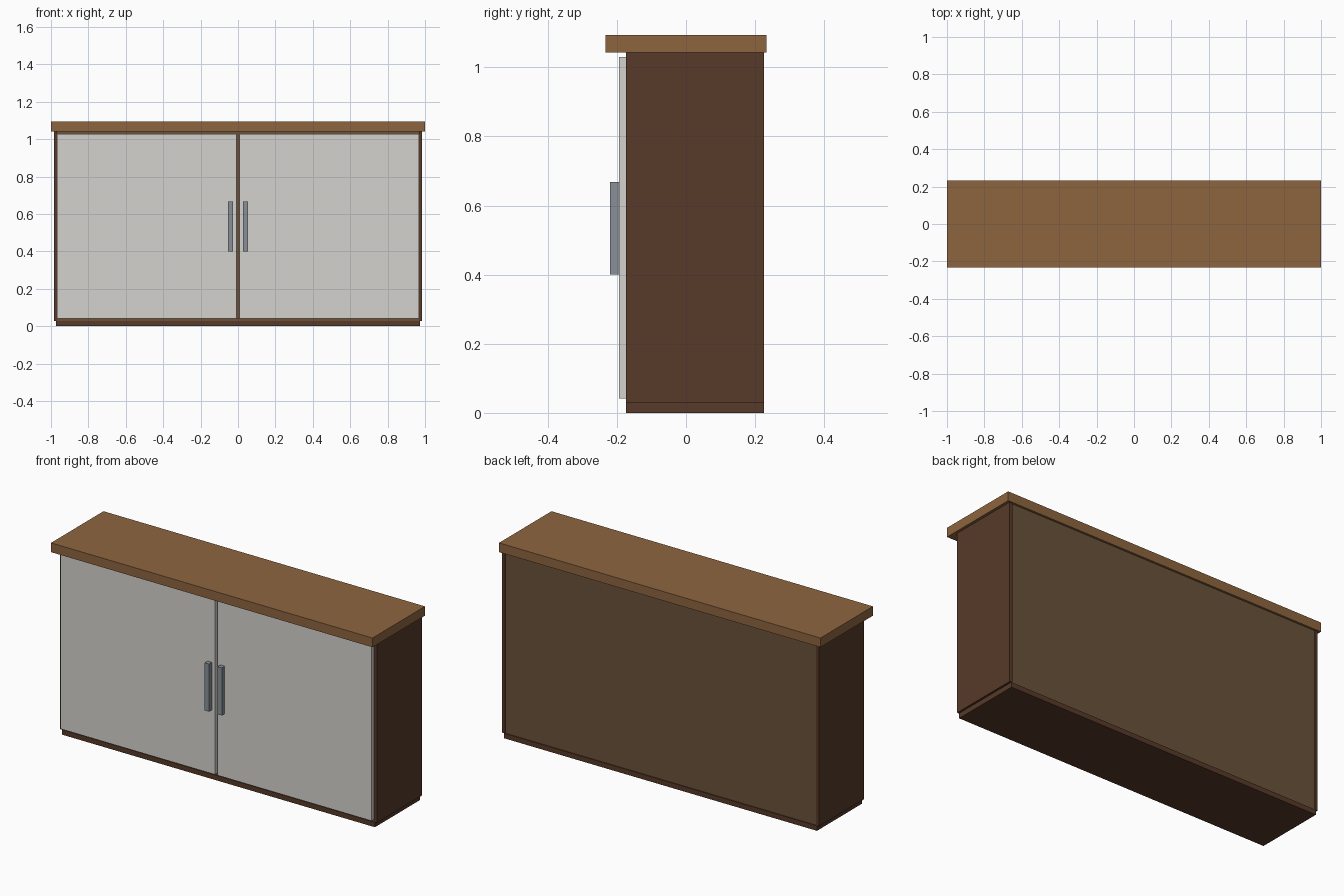
import bpy

if "Cube" in bpy.data.objects:
    bpy.data.objects.remove(bpy.data.objects["Cube"])


def material(name, rgb):
    m = bpy.data.materials.new(name)
    m.diffuse_color = (*rgb, 1)
    m.use_nodes = True
    m.node_tree.nodes["Principled BSDF"].inputs["Base Color"].default_value = m.diffuse_color
    return m


dark = material("dark_wood", (0.095, 0.042, 0.022))
warm = material("warm_wood", (0.27, 0.13, 0.05))
panel = material("panel_wood", (0.145, 0.085, 0.043))
white = material("off_white", (0.66, 0.65, 0.62))
metal = material("handle_metal", (0.25, 0.28, 0.31))


def box(name, x, y, z, mat):
    """Box from (min, max) ranges on each axis."""
    bpy.ops.mesh.primitive_cube_add(size=1, location=[sum(r) / 2 for r in (x, y, z)])
    ob = bpy.context.object
    ob.name = name
    ob.scale = [r[1] - r[0] for r in (x, y, z)]
    bpy.ops.object.transform_apply(location=False, rotation=False, scale=True)
    ob.data.materials.append(mat)
    return ob


FRONT, BACK = -0.173, 0.226

# worktop, plinth and carcass
box("worktop", (-1, 1), (-0.233, 0.233), (1.042, 1.094), warm)
box("plinth", (-0.973, 0.973), (FRONT, BACK), (0, 0.028), dark)
box("bottom_panel", (-0.968, 0.968), (FRONT + 0.003, 0.208), (0.028, 0.045), panel)
box("back_panel", (-0.968, 0.968), (0.208, 0.221), (0.028, 1.042), panel)

# sides, doors and handles in mirrored pairs
for side, s in (("left", -1), ("right", 1)):
    def span(a, b):
        return tuple(sorted((s * a, s * b)))
    box(side + "_side", span(0.968, 0.985), (FRONT, BACK), (0.028, 1.042), dark)
    box(side + "_door", span(0.007, 0.967), (-0.194, FRONT), (0.042, 1.029), white)
    box(side + "_handle", span(0.027, 0.053), (-0.220, -0.194), (0.40, 0.668), metal)
